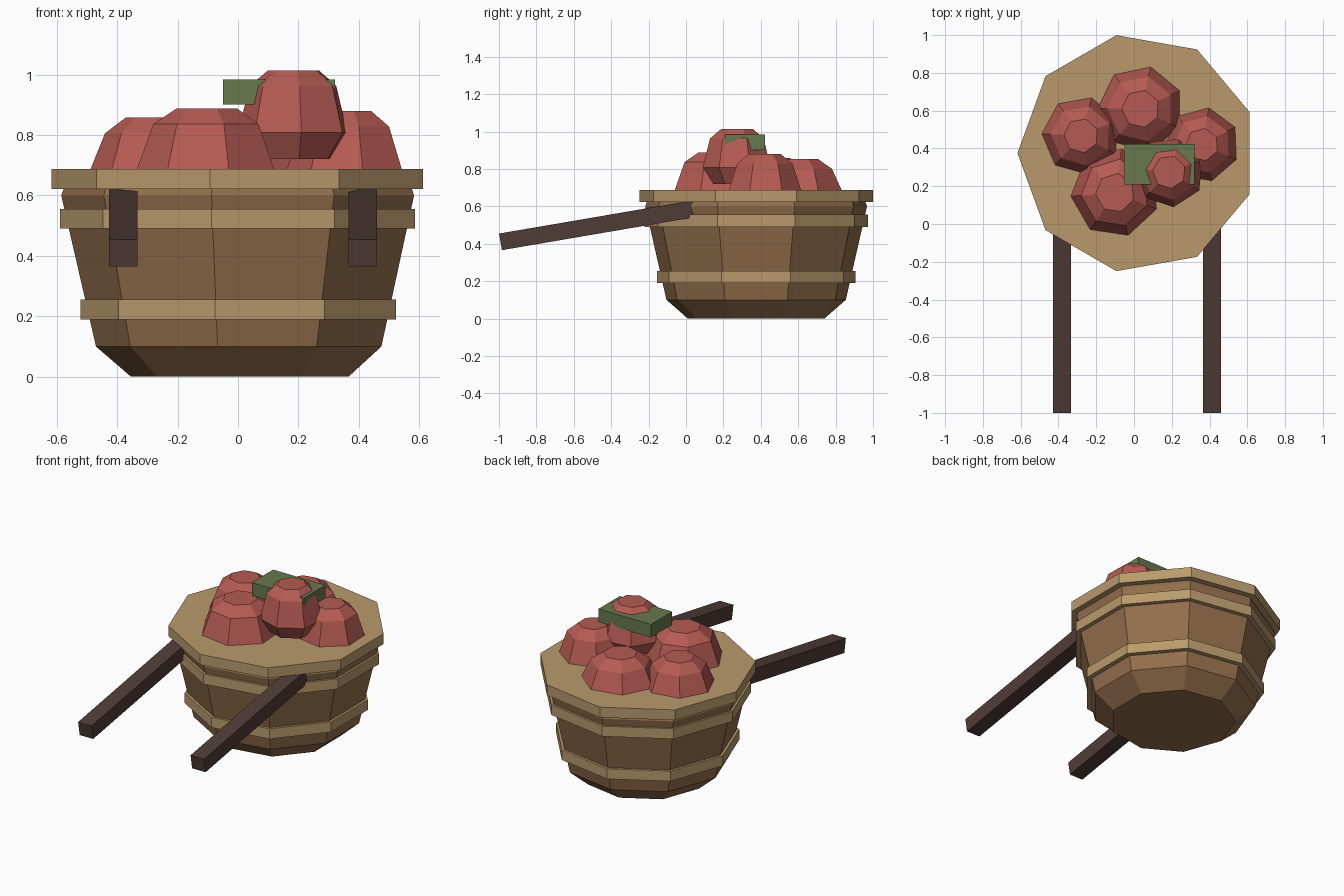
import bpy, bmesh, math
from mathutils import Matrix

if "Cube" in bpy.data.objects:
    bpy.data.objects.remove(bpy.data.objects["Cube"])


def material(name, r, g, b):
    lin = [((c / 255 + 0.055) / 1.055) ** 2.4 for c in (r, g, b)]
    m = bpy.data.materials.new(name)
    m.diffuse_color = (*lin, 1)
    m.use_nodes = True
    m.node_tree.nodes["Principled BSDF"].inputs["Base Color"].default_value = m.diffuse_color
    return m


BROWN = material("brown_wood", 148, 111, 76)
TAN = material("tan_wood", 185, 154, 108)
DARK = material("dark_wood", 80, 60, 55)
RED = material("apple_red", 182, 91, 83)
GREEN = material("leaf_green", 103, 121, 78)


def finish(bm, name, mat):
    bmesh.ops.recalc_face_normals(bm, faces=bm.faces)
    me = bpy.data.meshes.new(name)
    bm.to_mesh(me)
    bm.free()
    me.materials.append(mat)
    ob = bpy.data.objects.new(name, me)
    bpy.context.collection.objects.link(ob)
    return ob


def lathe(name, profile, sides, phase, x, y, mat):
    """Closed faceted solid from (radius, z) points, bottom to top."""
    bm = bmesh.new()
    rings = []
    for r, z in profile:
        angles = [math.radians(phase + 360 * i / sides) for i in range(sides)]
        rings.append([bm.verts.new((x + r * math.cos(a), y + r * math.sin(a), z)) for a in angles])
    for lo, hi in zip(rings, rings[1:]):
        for i in range(sides):
            j = (i + 1) % sides
            bm.faces.new((lo[i], lo[j], hi[j], hi[i]))
    bm.faces.new(rings[0][::-1])
    bm.faces.new(rings[-1])
    return finish(bm, name, mat)


def box(name, size, matrix, mat):
    bm = bmesh.new()
    bmesh.ops.create_cube(bm, size=1, matrix=matrix @ Matrix.Diagonal((*size, 1)))
    return finish(bm, name, mat)


# Tub with nine sides, plus its bands and rim
CX, CY = 0.017, 0.375
lathe("tub_body", [(0.371, 0), (0.487, 0.1), (0.602, 0.6), (0.58, 0.66)], 9, 180, CX, CY, BROWN)
for name, r, z0, z1 in [("lower_band", 0.539, 0.19, 0.255),
                        ("upper_band", 0.606, 0.49, 0.555),
                        ("rim_lid", 0.634, 0.622, 0.688)]:
    lathe(name, [(r, z0), (r, z1)], 9, 180, CX, CY, TAN)

# Two sloping handles running forward from the tub
tilt = math.radians(9.7)
length = 1.08
for side, x in (("left", -0.38), ("right", 0.413)):
    cy = -0.992 + length / 2 * math.cos(tilt)
    cz = 0.41 + length / 2 * math.sin(tilt)
    box(side + "_handle", (0.095, length, 0.09),
        Matrix.Translation((x, cy, cz)) @ Matrix.Rotation(tilt, 4, "X"), DARK)

# Apples half sunk in the lid: x, y, top height, radius at the lid, rotation
for i, (x, y, top, r, phase) in enumerate([(-0.28, 0.468, 0.858, 0.208, 23),
                                           (-0.10, 0.165, 0.888, 0.235, 30),
                                           (0.035, 0.61, 0.852, 0.228, 25),
                                           (0.36, 0.42, 0.88, 0.198, 28)]):
    lathe(f"apple_{i + 1}", [(r, 0.66), (r, 0.688), (r * 0.77, top - 0.052), (r * 0.44, top)],
          7, phase, x, y, RED)

# Top apple, fully visible
lathe("top_apple", [(0.13, 0.72), (0.187, 0.808), (0.148, 0.963), (0.088, 1.013)],
      7, 20, 0.186, 0.275, RED)

# Flat leaf block pierced by the top apple
box("leaf", (0.37, 0.215, 0.083), Matrix.Translation((0.136, 0.316, 0.942)), GREEN)
